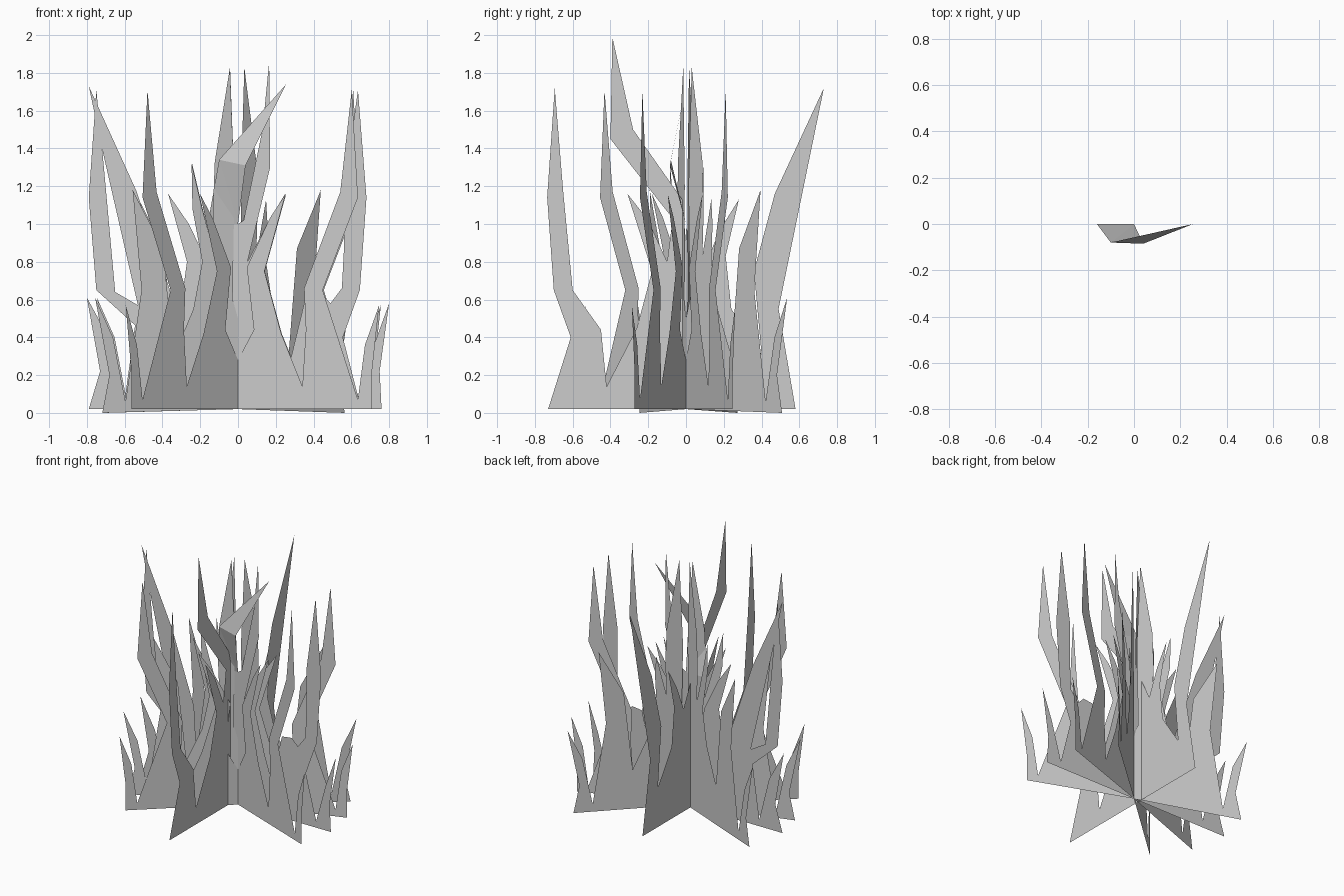
import bpy, bmesh, math
from mathutils import Vector

cube = bpy.data.objects.get("Cube")
if cube:
    bpy.data.objects.remove(cube, do_unlink=True)

# One plain grey for the whole tuft
SHADE = (0.604, 0.604, 0.604, 1)
grey = bpy.data.materials.new("pale_grey")
grey.use_nodes = True
grey.diffuse_color = SHADE
grey.node_tree.nodes["Principled BSDF"].inputs["Base Color"].default_value = SHADE


def add_sheet(name, polygons):
    """Build flat outlines (lists of 3D points) as one zero-thickness mesh."""
    bm = bmesh.new()
    for points in polygons:
        bm.faces.new([bm.verts.new(p) for p in points])
    bm.normal_update()
    bmesh.ops.triangulate(bm, faces=bm.faces[:], ngon_method='EAR_CLIP')
    mesh = bpy.data.meshes.new(name)
    bm.to_mesh(mesh)
    bm.free()
    mesh.materials.append(grey)
    obj = bpy.data.objects.new(name, mesh)
    bpy.context.collection.objects.link(obj)


def upright(outline, degrees, shift=0):
    """Stand a (radius, height) outline on a radial plane, moved along x by shift."""
    a = math.radians(degrees)
    return [Vector((r * math.cos(a) + shift, r * math.sin(a), z)) for r, z in outline]


# Half outline with a tall outer blade and a short inner one
tall_half = [(0, .02), (.76, .02), (.76, .22), (.8, .57), (.72, .36), (.68, .07),
             (.48, .65), (.68, 1.14), (.645, 1.71), (.58, 1.17), (.375, .66),
             (.385, .44), (.365, .14), (.245, .42), (.15, .75), (.27, 1.16),
             (.18, 1.03), (.05, .77), (.09, .44), (0, .28)]


def inner_half(middle_blade):
    """Half outline with short outer blades and a tall blade near the middle."""
    return ([(0, .02), (.76, 0), (.72, .2), (.8, .61), (.7, .4), (.63, .06),
             (.54, .65), (.59, 1.18), (.42, .87), (.36, .3), (.25, .55), (.2, .8)]
            + middle_blade
            + [(.13, .83), (.14, 1.08), (.13, 1.33), (.045, 1.83), (.02, 1.2),
               (.03, .6), (0, .5)])


# Diagonal grass planes: name, angle of the tall half, blade in the other half
long_blade = [(.255, 1.08), (.26, 1.32), (.2, 1.08)]
short_blade = [(.21, 1), (.2, 1.13), (.17, 1)]
for name, angle, blade in (("grass_plane_a", -21, long_blade),
                           ("grass_plane_b", 222, short_blade),
                           ("grass_plane_c", 19, long_blade)):
    add_sheet(name, [upright(tall_half, angle), upright(inner_half(blade), angle + 180)])

# Cross plane running left to right
left_half = [(0, .02), (.76, .02), (.75, .22), (.8, .58), (.72, .36), (.64, .07),
             (.555, .4), (.645, .65), (.68, 1.14), (.635, 1.71), (.56, 1.17),
             (.56, .85), (.55, .66), (.49, .58), (.44, .63), (.36, .62), (.275, .27),
             (.22, .44), (.14, .75), (.25, 1.16), (.17, 1.03), (.05, .8), (.17, 1.3),
             (.165, 1.86), (.13, 1.5), (.03, 1.02), (0, 1)]
right_half = [(0, .02), (.79, .02), (.73, .22), (.8, .61), (.68, .39), (.6, .07),
              (.53, .57), (.72, 1.4), (.79, 1.73), (.54, 1.18), (.36, .65),
              (.34, .3), (.27, .8), (.37, 1.16), (.26, 1), (.15, .77), (.1, .5),
              (.07, .75), (.16, 1), (0, 1)]
edge_blade = [(.53, .45), (.75, .65), (.79, 1.14), (.75, 1.71), (.71, 1.3), (.65, .64),
              (.53, .57)]
add_sheet("wide_grass_plane", [upright(left_half, 0), upright(right_half, 180),
                               upright(edge_blade, 180)])

# Cross plane running front to back, a little off centre
front_half = [(0, .02), (.73, .02), (.61, .4), (.7, .65), (.735, 1.14), (.695, 1.72),
              (.65, 1.17), (.6, .65), (.45, .44), (.42, .14), (.26, .45), (.18, .75),
              (.31, 1.16), (.2, 1.02), (.1, .8), (.07, 1.03), (.15, 1.13), (.4, 1.45),
              (.39, 1.99), (.28, 1.5), (.02, 1.13), (0, .9)]
back_half = [(0, .02), (.58, .02), (.49, .55), (.73, 1.72), (.47, 1.16), (.36, .75),
             (.4, .31), (.24, .55), (.21, .83), (.28, 1.13), (.18, .97), (.1, .78), (0, .98)]
add_sheet("deep_grass_plane", [upright(front_half, -90, -.05), upright(back_half, 90, -.05)])

# Blade near the middle that leans forward and folds back to its tip
lower_left, lower_right = (-.16, 0, 1), (0, 0, 1)
fold_left, fold_right, tip = (-.1, -.08, 1.34), (.04, -.085, 1.31), (.255, 0, 1.74)
add_sheet("folded_blade", [[lower_left, lower_right, fold_right, fold_left],
                           [fold_left, fold_right, tip]])
